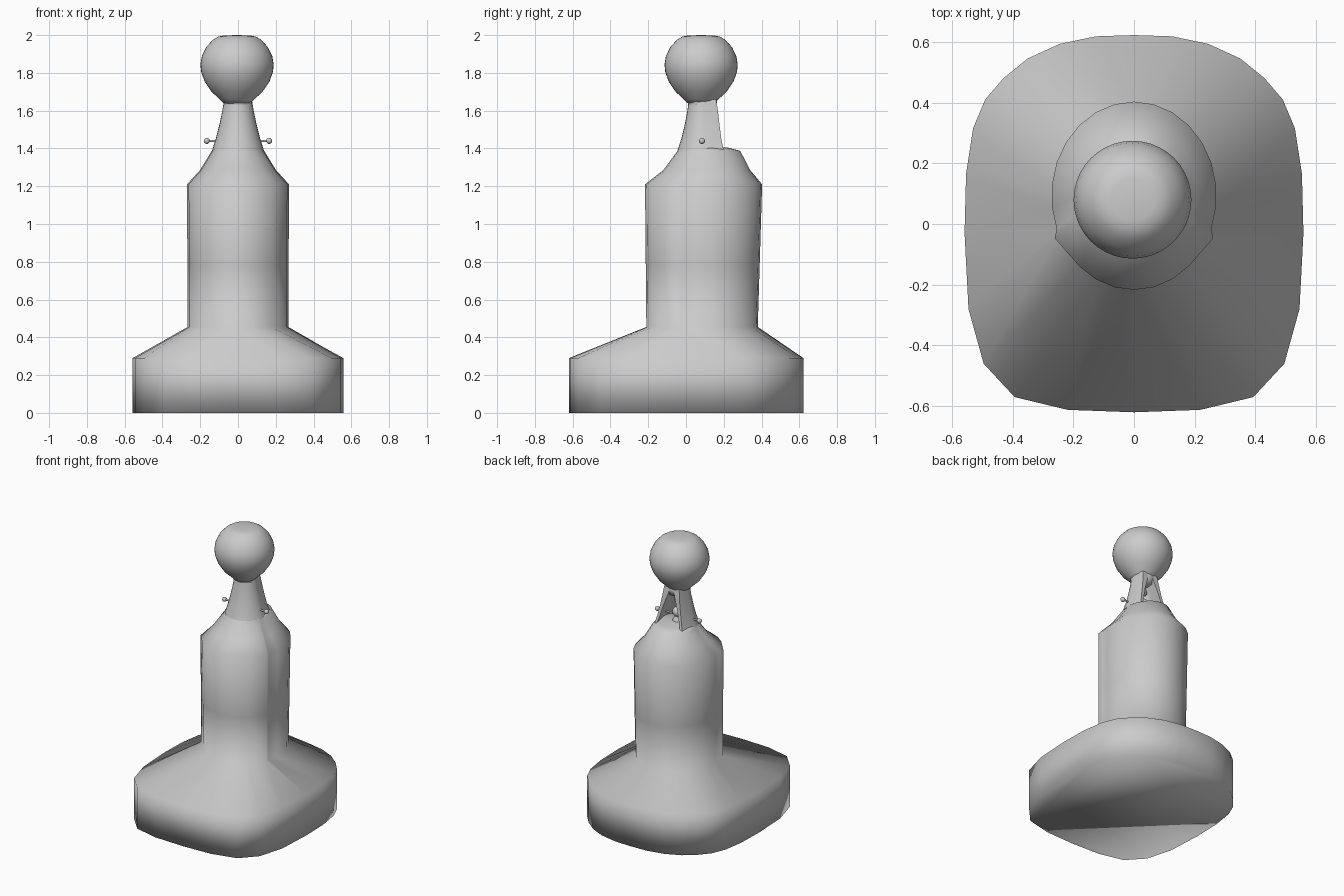
import bpy, bmesh, math

if "Cube" in bpy.data.objects:
    bpy.data.objects.remove(bpy.data.objects["Cube"])

grey = bpy.data.materials.new("plain_grey")
grey.diffuse_color = (0.6, 0.6, 0.6, 1)
grey.use_nodes = True
grey.node_tree.nodes["Principled BSDF"].inputs["Base Color"].default_value = grey.diffuse_color


def finish(bm, name, angle=180):
    bmesh.ops.recalc_face_normals(bm, faces=bm.faces)
    me = bpy.data.meshes.new(name)
    bm.to_mesh(me)
    bm.free()
    ob = bpy.data.objects.new(name, me)
    bpy.context.collection.objects.link(ob)
    me.materials.append(grey)
    bpy.ops.object.select_all(action='DESELECT')
    ob.select_set(True)
    bpy.context.view_layer.objects.active = ob
    if angle >= 180:
        bpy.ops.object.shade_smooth()
    else:
        bpy.ops.object.shade_smooth_by_angle(angle=math.radians(angle))
    return ob


def loft(rings, name, angle=180):
    """Skin closed rings of equal point count and cap both ends."""
    bm = bmesh.new()
    loops = [[bm.verts.new(p) for p in r] for r in rings]
    for a, b in zip(loops, loops[1:]):
        for i in range(len(a)):
            j = (i + 1) % len(a)
            bm.faces.new((a[i], a[j], b[j], b[i]))
    bm.faces.new(loops[0])
    bm.faces.new(loops[-1])
    return finish(bm, name, angle)


def mirrored(half, z):
    """Half outline, back centre to front centre, closed by mirroring in x."""
    return [(x, y, z) for x, y in half] + [(-x, y, z) for x, y in half[-2:0:-1]]


def oval(w, front, back, z):
    """Oval section with a soft corner on each side of the front."""
    mid, r = (front + back) / 2, (back - front) / 2
    half = []
    for i in range(14):
        t = math.pi / 2 - math.pi * i / 13
        c, s = (0.96, -0.45) if i == 9 else (math.cos(t), math.sin(t))
        half.append((0 if i in (0, 13) else w * c, mid + r * s))
    return mirrored(half, z)


# float, deck, tower and shoulder in one skin
hull = [(0, .622), (.125, .618), (.245, .593), (.35, .545), (.43, .48), (.49, .41),
        (.53, .315), (.553, .165), (.558, -.03), (.545, -.28), (.495, -.46),
        (.393, -.57), (.218, -.612), (0, -.62)]
loft([mirrored(hull, 0), mirrored(hull, .29),
      oval(.268, -.21, .38, .455), oval(.27, -.213, .39, .78),
      oval(.272, -.217, .403, 1.21), oval(.203, -.12, .34, 1.285),
      oval(.14, -.045, .287, 1.387), oval(.125, -.03, .22, 1.405)], "base_and_tower")


# hollow neck, open at the back
def neck_ring(w, front, edge, wall, z):
    mid = front + w
    n, pts = 14, []
    for d, flip in ((0, False), (wall, True)):
        arc = [((w - d) * math.cos(t), mid + (w - d) * math.sin(t), z)
               for t in [-math.pi * i / n for i in range(n + 1)]]
        arc = [((w - d) * .8, edge, z)] + arc + [(-(w - d) * .8, edge, z)]
        pts += arc[::-1] if flip else arc
    return pts


loft([neck_ring(.137, -.045, .2, .022, 1.39), neck_ring(.118, -.025, .187, .025, 1.45),
      neck_ring(.1, -.008, .178, .03, 1.52), neck_ring(.085, .006, .17, .045, 1.59),
      neck_ring(.073, .016, .16, .06, 1.66)], "neck_shell", 50)

# roof closing the top of the neck opening
loft([oval(.05, .03, .155, 1.60), oval(.075, .01, .165, 1.635),
      oval(.075, .01, .165, 1.67)], "neck_roof")

# ball on top, flattened slightly at the crown
bm = bmesh.new()
profile = [(0, 1.625), (.072, 1.64), (.092, 1.66), (.135, 1.7), (.172, 1.755), (.19, 1.805),
           (.194, 1.845), (.186, 1.89), (.163, 1.937), (.128, 1.975), (.1, 1.992),
           (.07, 1.998), (0, 2.0)]
vs = [bm.verts.new((-.005 + r, .08, z)) for r, z in profile]
es = [bm.edges.new(e) for e in zip(vs, vs[1:])]
bmesh.ops.spin(bm, geom=vs + es, cent=(-.005, .08, 0), axis=(0, 0, 1),
               angle=math.tau, steps=40)
bmesh.ops.remove_doubles(bm, verts=bm.verts, dist=1e-4)
finish(bm, "top_ball")


def sphere(name, r, loc):
    bpy.ops.mesh.primitive_uv_sphere_add(segments=16, ring_count=10, radius=r, location=loc)
    tidy(name)


def rod(name, r1, r2, depth, loc, rot=(0, 0, 0)):
    bpy.ops.mesh.primitive_cone_add(vertices=14, radius1=r1, radius2=r2, depth=depth,
                                    location=loc, rotation=rot)
    tidy(name)


def tidy(name):
    ob = bpy.context.object
    ob.name = name
    ob.data.materials.append(grey)
    bpy.ops.object.shade_smooth_by_angle(angle=math.radians(40))


# cross pin with a knob at each end
rod("cross_pin", .006, .006, .33, (0, .085, 1.44), (0, math.pi / 2, 0))
for side, label in ((-1, "left"), (1, "right")):
    sphere(label + "_pin_knob", .016, (side * .165, .085, 1.44))

# bulb and ring inside the neck
rod("bulb_stand", .04, .018, .05, (0, .09, 1.42))
sphere("bulb", .036, (0, .09, 1.465))
rod("ring_hanger", .008, .008, .06, (0, .09, 1.6))
bpy.ops.mesh.primitive_torus_add(major_radius=.024, minor_radius=.008, major_segments=20,
                                 minor_segments=8, location=(0, .09, 1.555),
                                 rotation=(math.pi / 2, 0, 0))
tidy("inner_ring")
